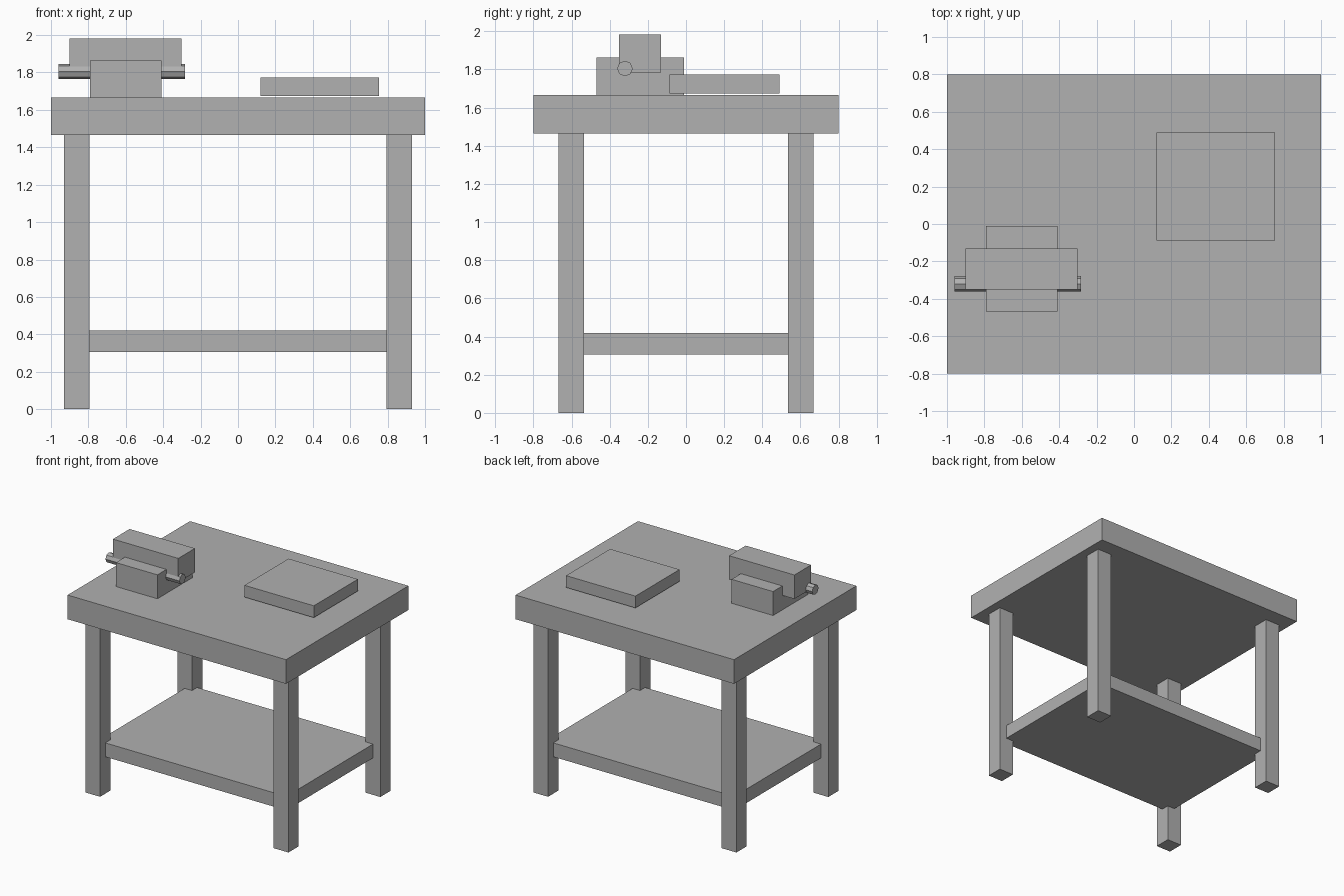
import bpy
import math

if "Cube" in bpy.data.objects:
    bpy.data.objects.remove(bpy.data.objects["Cube"])

# Single flat grey for the whole bench
grey = bpy.data.materials.new("plain grey")
grey.diffuse_color = (0.44, 0.44, 0.44, 1.0)
grey.use_nodes = True
grey.node_tree.nodes["Principled BSDF"].inputs["Base Color"].default_value = grey.diffuse_color


def finish(name):
    obj = bpy.context.object
    obj.name = name
    obj.data.name = name
    obj.data.materials.append(grey)
    return obj


def box(name, x, y, z):
    """Box spanning the given (min, max) range on each axis."""
    spans = (x, y, z)
    bpy.ops.mesh.primitive_cube_add(size=1, location=[(a + b) / 2 for a, b in spans])
    bpy.context.object.scale = [b - a for a, b in spans]
    bpy.ops.object.transform_apply(location=False, rotation=False, scale=True)
    return finish(name)


# Table top and lower shelf
box("table_top", (-1.0, 1.0), (-0.8, 0.8), (1.465, 1.665))
box("lower_shelf", (-0.862, 0.862), (-0.6, 0.6), (0.305, 0.42))

# Four square legs
LEG_X, LEG_Y, HALF = 0.862, 0.601, 0.067
for side, sx in (("left", -1), ("right", 1)):
    for end, sy in (("front", -1), ("back", 1)):
        cx, cy = sx * LEG_X, sy * LEG_Y
        box(f"leg_{end}_{side}", (cx - HALF, cx + HALF),
            (cy - HALF, cy + HALF), (0.0, 1.465))

# Vise: base block, jaw block and the octagonal screw bar
box("vise_base", (-0.79, -0.41), (-0.468, -0.01), (1.665, 1.863))
box("vise_jaw", (-0.90, -0.302), (-0.35, -0.132), (1.785, 1.983))
bpy.ops.mesh.primitive_cylinder_add(
    vertices=8, radius=0.041, depth=0.676,
    location=(-0.622, -0.32, 1.805), rotation=(0, math.pi / 2, 0))
finish("vise_screw")

# Flat work pad, resting just above the table top
box("work_pad", (0.12, 0.755), (-0.087, 0.49), (1.675, 1.773))
